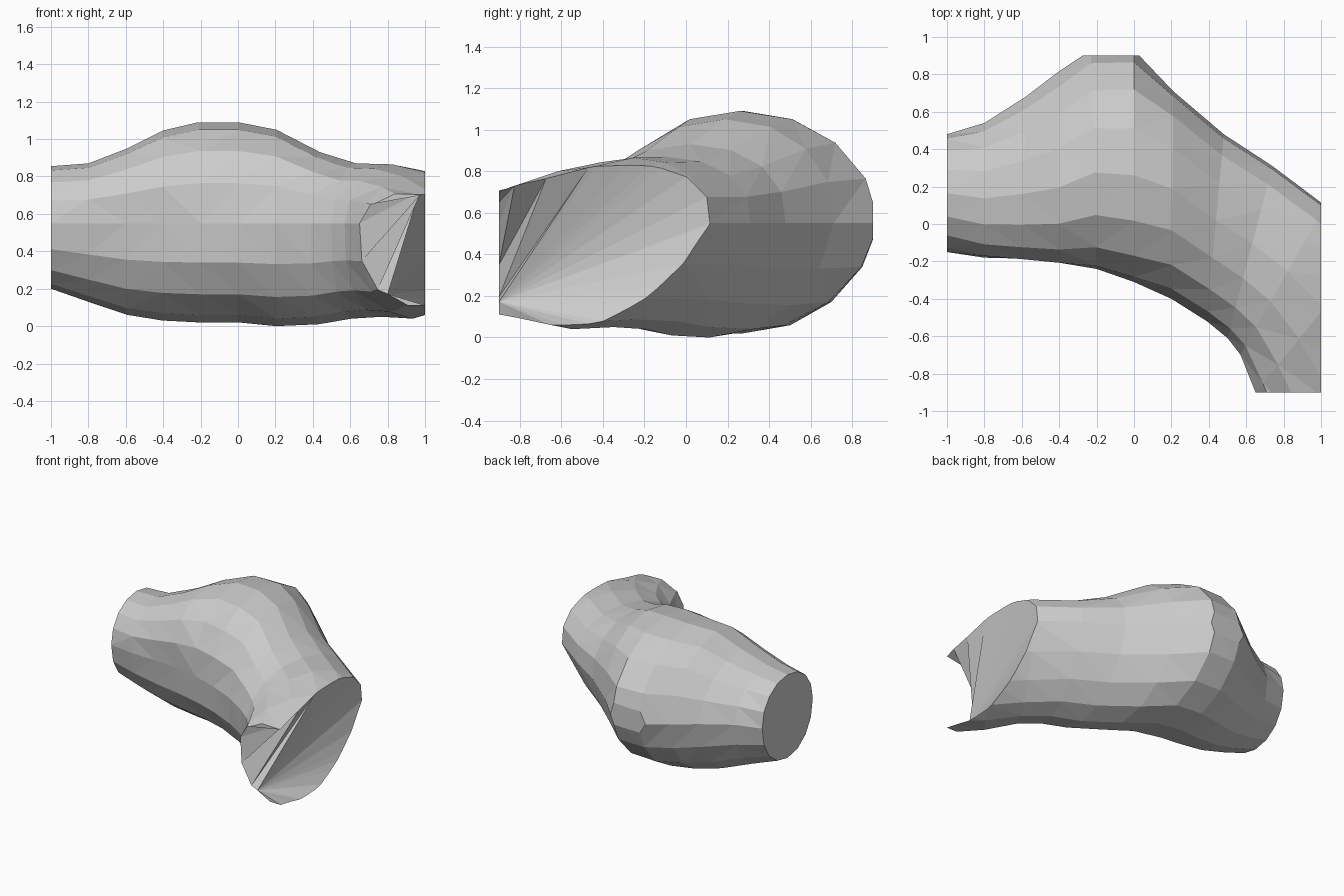
import bpy, bmesh
from math import sin, cos, pi
from mathutils import Vector

if "Cube" in bpy.data.objects:
    bpy.data.objects.remove(bpy.data.objects["Cube"])

# Sections along the bend: front xy, back xy, bottom z, top z, top shift, bottom shift, lower pinch
SECTIONS = [
    (-1.00, -.15, -1.00, .48, .20, .855, 0, 0, 0),
    (-.80, -.18, -.80, .54, .13, .87, -.06, 0, 0),
    (-.60, -.185, -.58, .68, .06, .95, -.10, -.03, 0),
    (-.40, -.20, -.41, .81, .03, 1.045, -.11, -.05, 0),
    (-.20, -.24, -.23, .93, .02, 1.09, -.06, -.06, .05),
    (.00, -.31, .00, .93, .02, 1.09, -.04, -.06, .05),
    (.20, -.40, .21, .71, .00, 1.05, .03, -.04, .05),
    (.39, -.52, .48, .48, .01, .93, .04, -.05, .08),
    (.50, -.61, .74, .31, .04, .87, .05, -.05, .15),
    (.57, -.70, 1.02, .10, .05, .865, .06, -.06, .3),
    (.65, -.90, 1.30, -.10, .04, .82, .06, -.06, .3),
    (.80, -1.30, 1.60, -.40, .11, .69, .06, -.06, .3),
]
N = 16
MID = .55
P = 2 / 2.08


def curve(v):
    return abs(v) ** P * (1 if v >= 0 else -1)


def ring(bm, s):
    front, back = Vector(s[0:2]), Vector(s[2:4])
    verts = []
    for i in range(N):
        a = 2 * pi * i / N
        u, w = curve(cos(a)), curve(sin(a))
        if w < 0 < u:
            u *= 1 + s[8] * w
        shift = s[6] * w if w > 0 else -s[7] * w
        xy = front.lerp(back, .5 + .5 * u + shift)
        z = MID + w * (s[5] - MID if w > 0 else MID - s[4])
        verts.append(bm.verts.new((xy.x, xy.y, z)))
    return verts


def cut(bm, co, no):
    geom = bm.verts[:] + bm.edges[:] + bm.faces[:]
    bmesh.ops.bisect_plane(bm, geom=geom, dist=1e-5, plane_co=co, plane_no=no, clear_outer=True)


# Lofted bent body
bm = bmesh.new()
rings = [ring(bm, s) for s in SECTIONS]
for a, b in zip(rings, rings[1:]):
    for i in range(N):
        j = (i + 1) % N
        bm.faces.new((a[i], a[j], b[j], b[i]))
bm.faces.new(rings[0])
bmesh.ops.triangulate(bm, faces=[f for f in bm.faces if len(f.verts) == 4])

# Flat facet at the back
cut(bm, (0, .9, 0), (0, 1, 0))
rim = [e for e in bm.edges if e.is_boundary and all(abs(v.co.y - .9) < 1e-3 for v in e.verts)]
bmesh.ops.holes_fill(bm, edges=rim, sides=0)

# Right end trimmed by two planes
cut(bm, (1, 0, 0), (1, 0, 0))
cut(bm, (0, -.9, 0), (0, -1, 0))

# Walk the open rim in order, starting at the lower corner
edges = [e for e in bm.edges if e.is_boundary]
near = {}
for e in edges:
    for v in e.verts:
        near.setdefault(v, []).append(e.other_vert(v))
start = min(near, key=lambda v: (v.co - Vector((1, -.9, .1))).length)
top = min(near, key=lambda v: (v.co - Vector((1, -.9, .7))).length)
nxt = max(near[start], key=lambda v: v.co.y)
loop = [start, nxt]
while True:
    step = [v for v in near[loop[-1]] if v is not loop[-2]]
    if not step or step[0] is start or len(loop) > len(near):
        break
    loop.append(step[0])
k = loop.index(top)
side = loop[:k + 1]
front = [start] + loop[:k:-1]
apex = min(front, key=lambda v: (v.co - Vector((.8, -.9, .15))).length)
ia = front.index(apex)


def tri(a, b, c):
    if len({a, b, c}) == 3:
        bm.faces.new((a, b, c))


# Folded, hollowed end face: fan from the lower front point, then a zipped strip
for a, b in zip(front[:ia], front[1:ia]):
    tri(apex, a, b)
upper = [i for i, v in enumerate(side) if v.co.z > .6]
split = min(upper, key=lambda i: abs(side[i].co.y + .5))
for a, b in zip(side[:split], side[1:split + 1]):
    tri(apex, a, b)
left, right = front[ia:], side[split:]
i = j = 0
while i < len(left) - 1 or j < len(right) - 1:
    fi = i / max(1, len(left) - 1)
    fj = j / max(1, len(right) - 1)
    if j == len(right) - 1 or (i < len(left) - 1 and fi <= fj):
        tri(left[i], left[i + 1], right[j])
        i += 1
    else:
        tri(left[i], right[j + 1], right[j])
        j += 1

bmesh.ops.recalc_face_normals(bm, faces=bm.faces[:])
mesh = bpy.data.meshes.new("bent_body")
bm.to_mesh(mesh)
bm.free()
obj = bpy.data.objects.new("bent_body", mesh)
bpy.context.collection.objects.link(obj)
